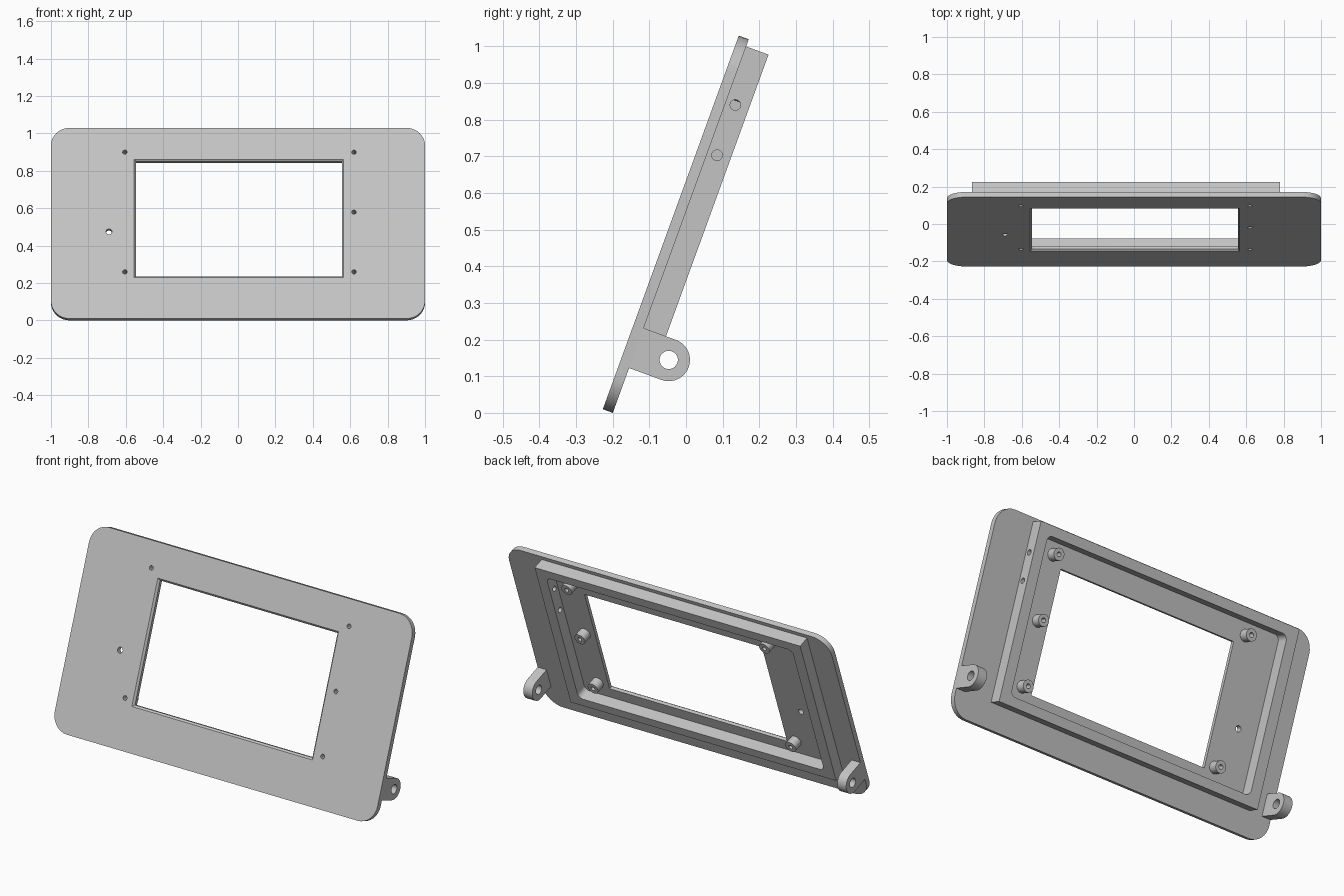
import bpy, bmesh, math
from mathutils import Matrix, Vector

cube = bpy.data.objects.get("Cube")
if cube:
    bpy.data.objects.remove(cube, do_unlink=True)

grey = bpy.data.materials.new("light_grey")
grey.use_nodes = True
colour = (0.55, 0.55, 0.55, 1)
grey.diffuse_color = colour
grey.node_tree.nodes["Principled BSDF"].inputs["Base Color"].default_value = colour

# Panel frame: local x across, local y up the slope, local z out of the front
LEAN = Matrix.Translation((0, -0.227, 0.01)) @ Matrix.Rotation(math.radians(70), 4, 'X')
PLATE, RIM = 0.029, 0.094            # depths behind the front face


def arc(cx, cy, r, start, end, steps):
    return [(cx + r * math.cos(math.radians(start + (end - start) * i / steps)),
             cy + r * math.sin(math.radians(start + (end - start) * i / steps)))
            for i in range(steps + 1)]


def circle(cx, cy, r, steps=24):
    return arc(cx, cy, r, 0, 360, steps)[:-1]


def box(x0, x1, y0, y1, r=0):
    if not r:
        return [(x0, y0), (x1, y0), (x1, y1), (x0, y1)]
    return (arc(x1 - r, y1 - r, r, 0, 90, 8) + arc(x0 + r, y1 - r, r, 90, 180, 8) +
            arc(x0 + r, y0 + r, r, 180, 270, 8) + arc(x1 - r, y0 + r, r, 270, 360, 8))


def slab(name, loops, thickness, place):
    """Extrude an outline with holes, centred on its own z = 0, then place it."""
    curve = bpy.data.curves.new(name, 'CURVE')
    curve.dimensions, curve.fill_mode, curve.extrude = '2D', 'BOTH', thickness / 2
    for loop in loops:
        spline = curve.splines.new('POLY')
        spline.points.add(len(loop) - 1)
        for point, (x, y) in zip(spline.points, loop):
            point.co = (x, y, 0, 1)
        spline.use_cyclic_u = True
    helper = bpy.data.objects.new(name + "_outline", curve)
    bpy.context.collection.objects.link(helper)
    bpy.context.view_layer.update()
    mesh = bpy.data.meshes.new_from_object(
        helper.evaluated_get(bpy.context.evaluated_depsgraph_get()))
    bpy.data.objects.remove(helper, do_unlink=True)
    mesh.name = name
    bm = bmesh.new()
    bm.from_mesh(mesh)
    bmesh.ops.remove_doubles(bm, verts=bm.verts, dist=1e-5)
    bmesh.ops.recalc_face_normals(bm, faces=bm.faces)
    bm.transform(place)
    bm.to_mesh(mesh)
    bm.free()
    mesh.materials.clear()
    mesh.materials.append(grey)
    obj = bpy.data.objects.new(name, mesh)
    bpy.context.collection.objects.link(obj)
    obj.matrix_world = LEAN
    return obj


def behind(front, back):
    return Matrix.Translation((0, 0, -(front + back) / 2))


def cut(obj, cutter):
    mod = obj.modifiers.new("cut", 'BOOLEAN')
    mod.operation, mod.solver, mod.object = 'DIFFERENCE', 'EXACT', cutter
    bpy.context.view_layer.update()
    mesh = bpy.data.meshes.new_from_object(
        obj.evaluated_get(bpy.context.evaluated_depsgraph_get()))
    obj.modifiers.clear()
    obj.data = mesh
    bpy.data.objects.remove(cutter, do_unlink=True)


# Face plate with window, screw holes and one indicator hole
posts = [(0.62, 0.947), (0.62, 0.606), (0.62, 0.266), (-0.605, 0.947), (-0.605, 0.266)]
window = box(-0.545, 0.555, 0.244, 0.896)
holes = [circle(x, y, 0.012) for x, y in posts] + [circle(-0.69, 0.495, 0.016)]
parts = [slab("face_plate", [box(-1, 1, 0, 1.085, 0.1), window] + holes,
              PLATE, behind(0, PLATE))]

# Chamfer around the front of the window
bm = bmesh.new()
bm.from_mesh(parts[0].data)
corners = [Vector((x, y, 0)) for x, y in window]
on_window = {v for v in bm.verts if any((v.co - c).length < 1e-3 for c in corners)}
rim_edges = [e for e in bm.edges if set(e.verts) <= on_window
             and any(abs(f.normal.z) < 0.1 for f in e.link_faces)
             and any(f.normal.z > 0.9 for f in e.link_faces)]
bmesh.ops.bevel(bm, geom=rim_edges, offset=0.01, segments=1, affect='EDGES')
bm.to_mesh(parts[0].data)
bm.free()

# Raised frame on the back, with two holes through its left wall
rim = slab("rear_rim", [box(-0.865, 0.78, 0.132, 1.064), box(-0.803, 0.72, 0.182, 1.012, 0.03)],
           RIM - PLATE, behind(PLATE, RIM))
for y in (0.904, 0.758):
    turn = Matrix.Translation((0.75, y, -0.056)) @ Matrix.Rotation(math.pi / 2, 4, 'Y')
    cut(rim, slab("rim_cutter", [circle(0, 0, 0.0145)], 0.2, turn))
parts.append(rim)

# Screw posts
for i, (x, y) in enumerate(posts):
    parts.append(slab(f"screw_post_{i + 1}", [circle(x, y, 0.032), circle(x, y, 0.012)],
                      0.05, behind(PLATE, PLATE + 0.05)))

# Hinge lugs, flush with the plate ends
EYE, MID, R, WIDE = 0.123, 0.188, 0.058, 0.055
outline = [(PLATE, MID - R)] + arc(EYE, MID, R, -90, 90, 20) + [(PLATE, MID + R)]
for name, x in (("left_hinge_lug", 1 - WIDE / 2), ("right_hinge_lug", WIDE / 2 - 1)):
    stand = Matrix.Translation((x, 0, 0)) @ Matrix.Rotation(math.pi / 2, 4, 'Y')
    parts.append(slab(name, [outline, circle(EYE, MID, 0.025)], WIDE, stand))

# Smooth the round walls and keep the edges sharp
bpy.ops.object.select_all(action='DESELECT')
for obj in parts:
    obj.select_set(True)
bpy.context.view_layer.objects.active = parts[0]
bpy.ops.object.shade_smooth_by_angle(angle=math.radians(30))
